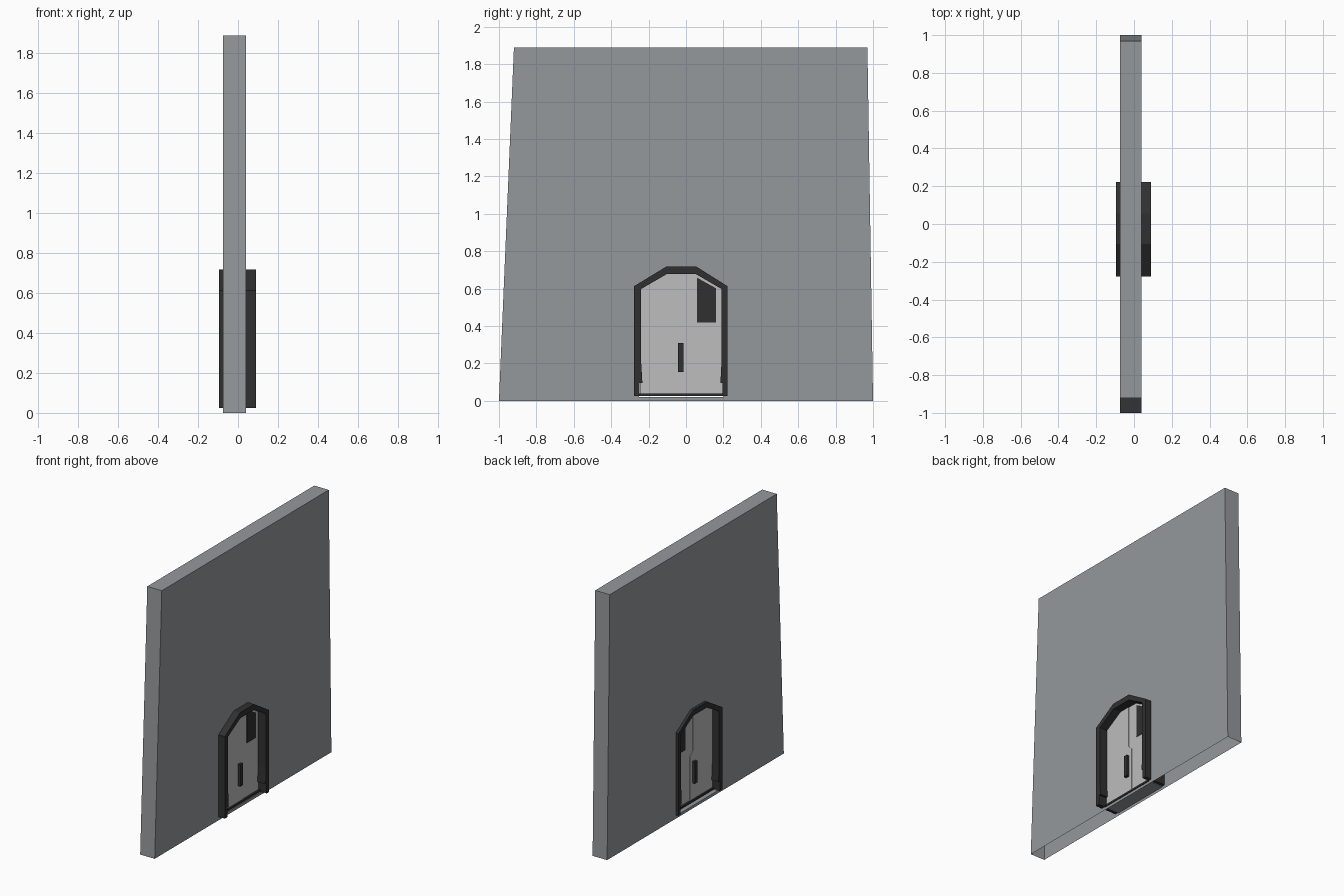
import bpy, bmesh

if "Cube" in bpy.data.objects:
    bpy.data.objects.remove(bpy.data.objects["Cube"])


def material(name, rgb):
    m = bpy.data.materials.new(name)
    m.diffuse_color = (*rgb, 1)
    m.use_nodes = True
    m.node_tree.nodes["Principled BSDF"].inputs["Base Color"].default_value = m.diffuse_color
    return m


WALL = material("wall grey", (0.30, 0.315, 0.33))
DOOR = material("door pale grey", (0.51, 0.51, 0.51))
DARK = material("trim charcoal", (0.03, 0.03, 0.03))


def finish(name, bm, mat):
    bmesh.ops.recalc_face_normals(bm, faces=bm.faces)
    me = bpy.data.meshes.new(name)
    bm.to_mesh(me)
    bm.free()
    me.materials.append(mat)
    ob = bpy.data.objects.new(name, me)
    bpy.context.collection.objects.link(ob)
    return ob


def prism(name, profile, x0, x1, mat):
    """Extrude a (y, z) profile along x."""
    bm = bmesh.new()
    a, b = ([bm.verts.new((x, y, z)) for y, z in profile] for x in (x0, x1))
    bm.faces.new(a)
    bm.faces.new(b)
    n = len(profile)
    for i in range(n):
        j = (i + 1) % n
        bm.faces.new((a[i], a[j], b[j], b[i]))
    return finish(name, bm, mat)


def rect(y0, y1, z0, z1):
    return [(y0, z0), (y0, z1), (y1, z1), (y1, z0)]


# Wall slab: tapered, hollow, open underneath, with a doorway tunnel
outer = [(-1, 0), (-0.92, 1.89), (-0.1, 1.89), (0.05, 1.89), (0.97, 1.89), (1, 0)]
hole = [(-0.25, 0.02), (-0.25, 0.61), (-0.1, 0.695), (0.05, 0.695), (0.2, 0.61), (0.2, 0.02)]
bm = bmesh.new()
o0, h0, o1, h1 = ([bm.verts.new((x, y, z)) for y, z in pts]
                  for x in (-0.075, 0.04) for pts in (outer, hole))
for i in range(6):
    j = (i + 1) % 6
    bm.faces.new((o0[i], o0[j], h0[j], h0[i]))
    bm.faces.new((o1[i], o1[j], h1[j], h1[i]))
    bm.faces.new((h0[i], h0[j], h1[j], h1[i]))
    if i < 5:  # the underside stays open
        bm.faces.new((o0[i], o0[j], o1[j], o1[i]))
finish("wall", bm, WALL)

# Door frame: faceted arch with notched feet
arch_out = [(-0.278, 0.025), (-0.278, 0.613), (-0.105, 0.718), (0.055, 0.718), (0.222, 0.613), (0.222, 0.025)]
arch_in = [(0.196, 0.025), (0.196, 0.095), (0.184, 0.095), (0.19, 0.21), (0.19, 0.598), (0.052, 0.678),
           (-0.102, 0.678), (-0.24, 0.598), (-0.24, 0.21), (-0.233, 0.095), (-0.248, 0.095), (-0.248, 0.025)]
prism("door_frame", arch_out + arch_in, -0.095, 0.09, DARK)

# Threshold strip under the leaves
prism("threshold", rect(-0.25, 0.2, 0.025, 0.038), -0.05, 0.04, DARK)

# Two door leaves meeting on a stepped seam
seam = [(0.012, 0.036), (0.012, 0.35), (-0.022, 0.385), (-0.022, 0.685)]
prism("door_leaf_wide", seam + [(-0.1, 0.685), (-0.245, 0.603), (-0.245, 0.036)], -0.04, 0.03, DOOR)
prism("door_leaf_narrow", seam + [(0.05, 0.685), (0.195, 0.603), (0.195, 0.036)], -0.036, 0.026, DOOR)

# Window plates and handles on both faces
pane = [(0.06, 0.42), (0.06, 0.658), (0.16, 0.602), (0.16, 0.42)]
for side, xw, xh, s in (("right", 0.026, 0.03, 1), ("left", -0.036, -0.04, -1)):
    prism("window_" + side, pane, xw - s * 0.002, xw + s * 0.003, DARK)
    prism("handle_" + side, rect(-0.044, -0.014, 0.155, 0.31), xh - s * 0.002, xh + s * 0.02, DARK)
